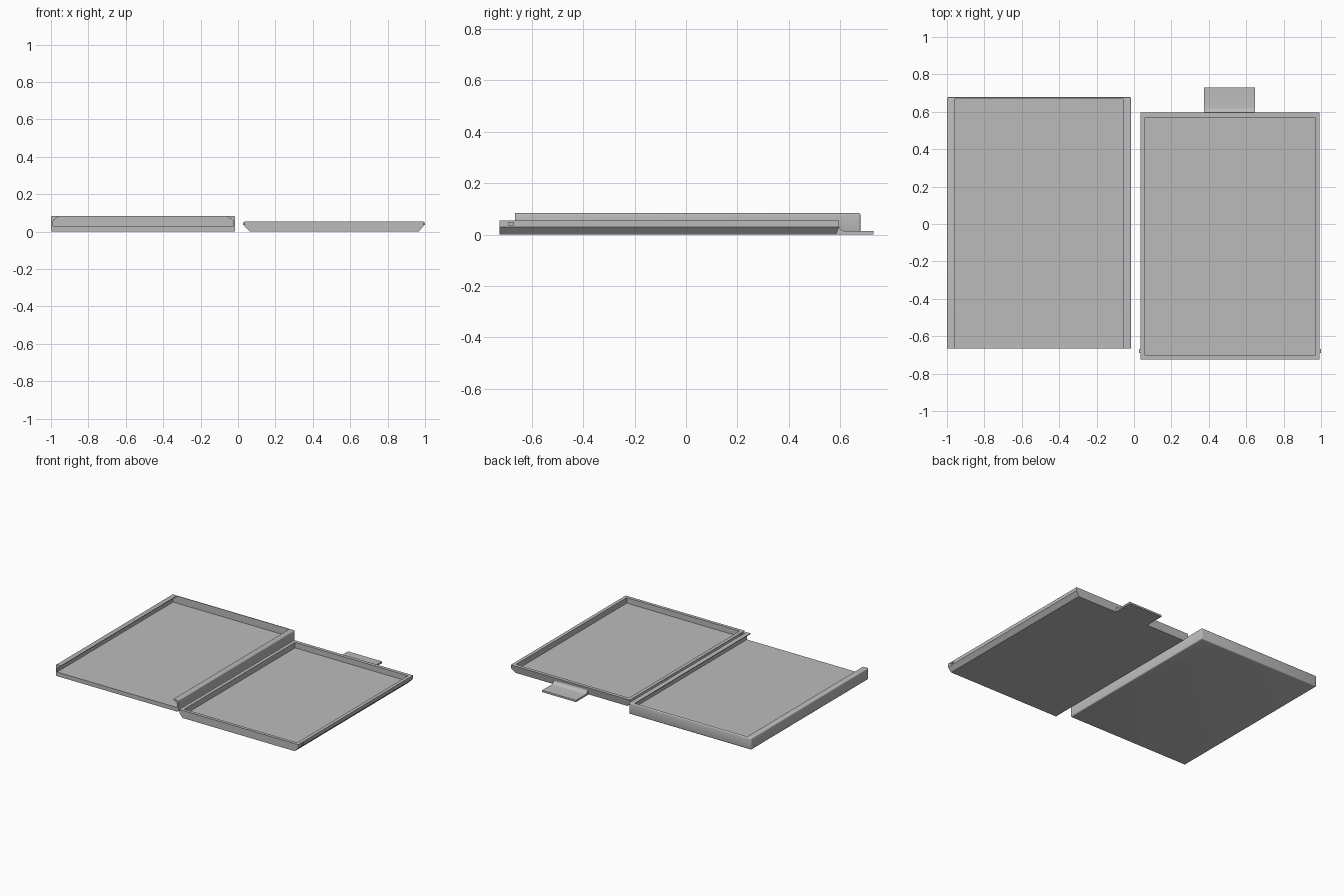
import bpy, bmesh, math

if "Cube" in bpy.data.objects:
    bpy.data.objects.remove(bpy.data.objects["Cube"])

grey = bpy.data.materials.new("plain grey")
grey.diffuse_color = (0.5, 0.5, 0.5, 1)
grey.use_nodes = True
grey.node_tree.nodes["Principled BSDF"].inputs["Base Color"].default_value = grey.diffuse_color


def finish(name, bm):
    bmesh.ops.recalc_face_normals(bm, faces=bm.faces)
    me = bpy.data.meshes.new(name)
    bm.to_mesh(me)
    bm.free()
    me.materials.append(grey)
    ob = bpy.data.objects.new(name, me)
    bpy.context.collection.objects.link(ob)
    return ob


def prism(profile, a, b, axis="y"):
    """Extrude a closed profile (x,z or y,z) along y or x from a to b."""
    bm = bmesh.new()
    place = (lambda p, t: (p[0], t, p[1])) if axis == "y" else (lambda p, t: (t, p[0], p[1]))
    ends = [[bm.verts.new(place(p, t)) for p in profile] for t in (a, b)]
    bm.faces.new(ends[0])
    bm.faces.new(ends[1])
    n = len(profile)
    for i in range(n):
        j = (i + 1) % n
        bm.faces.new((ends[0][i], ends[0][j], ends[1][j], ends[1][i]))
    return bm


def rect(x0, x1, z0, z1):
    return [(x0, z0), (x1, z0), (x1, z1), (x0, z1)]


def cut(ob, cutter):
    mod = ob.modifiers.new("cavity", "BOOLEAN")
    mod.operation = "DIFFERENCE"
    mod.solver = "EXACT"
    mod.object = cutter
    cutter.hide_render = True
    cutter.hide_set(True)


def smooth(ob):
    bpy.ops.object.select_all(action="DESELECT")
    ob.select_set(True)
    bpy.context.view_layer.objects.active = ob
    bpy.ops.object.shade_smooth_by_angle(angle=math.radians(35))


# Sleeve: rounded block, open at the front
FRONT = -0.665
bm = prism(rect(-1, -0.015, 0, 0.083), FRONT, 0.678)
edges = [e for e in bm.edges if any(v.co.y > 0 for v in e.verts)]
bmesh.ops.bevel(bm, geom=edges, offset=0.007, segments=3, profile=0.5, affect="EDGES")
sleeve = finish("sleeve", bm)

# Dovetail slot with overhanging side rails
slot = [(-0.99, 0.03), (-0.99, 0.055), (-0.982, 0.065), (-0.96, 0.078), (-0.96, 0.12),
        (-0.055, 0.12), (-0.055, 0.078), (-0.033, 0.065), (-0.025, 0.055), (-0.025, 0.03)]
cut(sleeve, finish("slot_cutter", prism(slot, -0.8, 0.668)))
smooth(sleeve)

# Sliding tray: slanted lower sides and a slightly slanted back
bm = prism([(0.063, 0), (0.965, 0), (0.993, 0.03), (0.993, 0.055), (0.035, 0.055), (0.035, 0.03)],
           -0.725, 0.595)
for v in bm.verts:
    if v.co.y > 0 and v.co.z < 0.01:
        v.co.y -= 0.012
tray = finish("tray", bm)
cut(tray, finish("tray_cutter", prism(rect(0.06, 0.968, 0.015, 0.1), -0.702, 0.57)))

# Pull tab with a curved root
tab = [(0.575, 0), (0.729, 0), (0.729, 0.013)]
for i in range(7):
    a = math.radians(90 * i / 6)
    tab.append((0.622 - 0.03 * math.sin(a), 0.043 - 0.03 * math.cos(a)))
tab.append((0.575, 0.043))
smooth(finish("pull_tab", prism(tab, 0.375, 0.648, "x")))

# Small catches near the front of the tray sides
for side, x0, x1 in (("left", 0.028, 0.045), ("right", 0.983, 1.0)):
    finish(side + "_catch", prism(rect(x0, x1, 0.036, 0.049), -0.69, -0.668))
